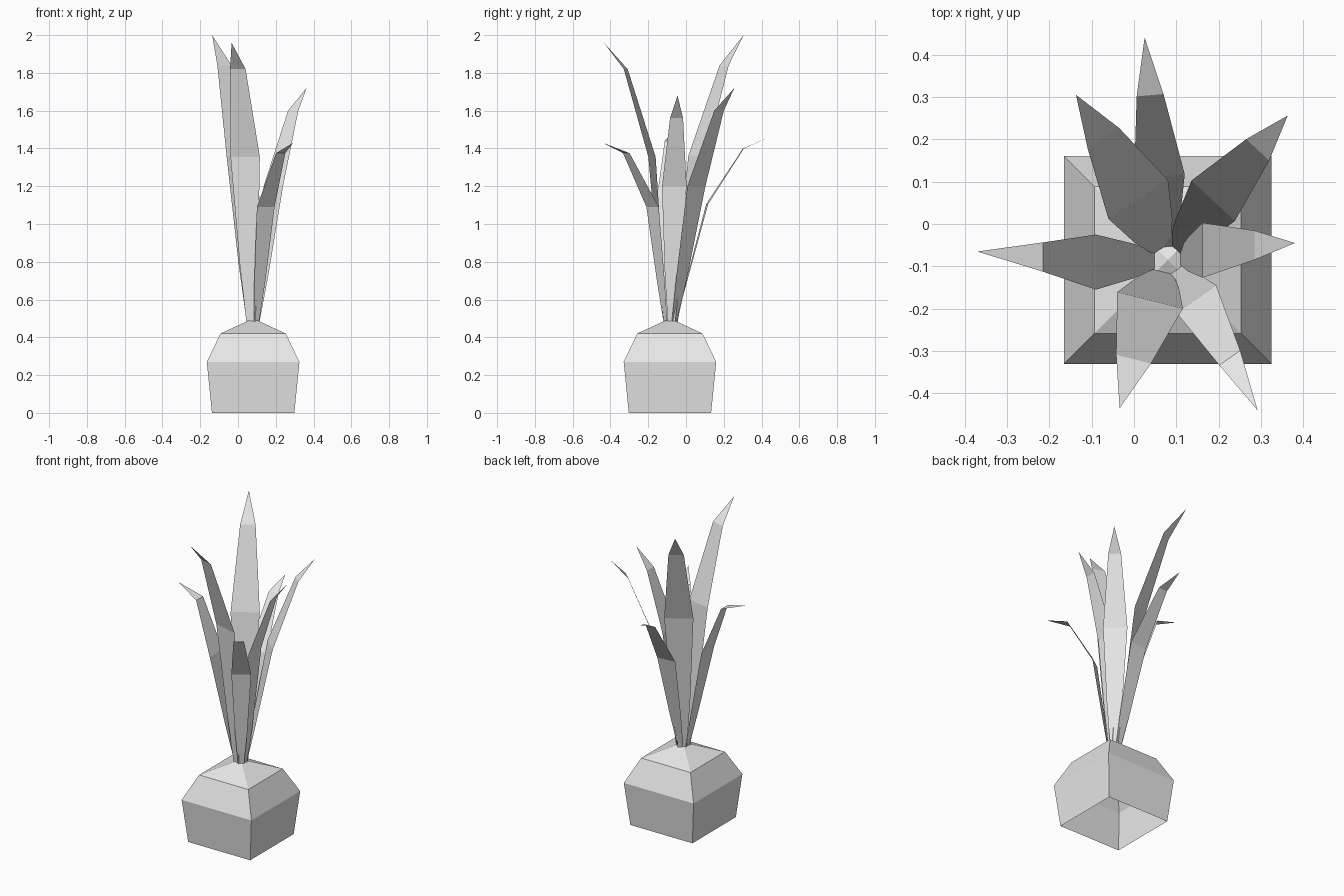
import bpy
import math
from mathutils import Vector

default_cube = bpy.data.objects.get("Cube")
if default_cube:
    bpy.data.objects.remove(default_cube, do_unlink=True)

# One plain material
grey = bpy.data.materials.new("pale grey")
grey.use_nodes = True
colour = (0.8, 0.8, 0.8, 1)
grey.diffuse_color = colour
grey.node_tree.nodes["Principled BSDF"].inputs["Base Color"].default_value = colour

CENTRE = Vector((0.08, -0.085, 0))
ROOT_Z = 0.48


def add_mesh(name, verts, faces):
    mesh = bpy.data.meshes.new(name)
    mesh.from_pydata(verts, [], faces)
    mesh.materials.append(grey)
    mesh.update()
    obj = bpy.data.objects.new(name, mesh)
    bpy.context.collection.objects.link(obj)
    return obj


# Square bulb, open underneath, closed by a shallow pyramid
def make_bulb(rings, apex_z):
    verts, faces = [], []
    for half, z in rings:
        for sx, sy in ((-1, -1), (1, -1), (1, 1), (-1, 1)):
            verts.append(CENTRE + Vector((sx * half, sy * half, z)))
    apex = len(verts)
    verts.append(CENTRE + Vector((0, 0, apex_z)))
    for row in range(len(rings)):
        for i in range(4):
            a, b = row * 4 + i, row * 4 + (i + 1) % 4
            if row < len(rings) - 1:
                faces.append((a, b, b + 4, a + 4))
            else:
                faces.append((a, b, apex))
    return add_mesh("bulb", verts, faces)


make_bulb([(0.218, 0), (0.245, 0.27), (0.173, 0.42)], 0.5)


# Flat folded leaf: root, lower, middle and bend rows, then a pointed tip
def make_leaf(name, tip, bend, middle, half_width, angle):
    tip, bend, middle = Vector(tip), Vector(bend), Vector(middle)
    outward = Vector((middle.x, middle.y, 0)) - CENTRE
    root = CENTRE + outward.normalized() * 0.03
    root.z = ROOT_Z
    lower = root.lerp(middle, 0.35)
    turn = math.radians(angle)
    across = Vector((math.cos(turn), math.sin(turn), 0)) * half_width
    verts = []
    for point, scale in ((root, 0.3), (lower, 0.62), (middle, 1), (bend, 0.53)):
        verts += [point - across * scale, point + across * scale]
    verts.append(tip)
    faces = [(i, i + 1, i + 3, i + 2) for i in (0, 2, 4)] + [(6, 7, 8)]
    return add_mesh(name, verts, faces)


# name, tip, bend, middle, half width, direction of the width
leaves = [
    ("right_leaf", (-0.37, -0.065, 1.495), (-0.215, -0.078, 1.44),
     (-0.09, -0.09, 1.13), 0.065, 90),
    ("back_right_leaf", (-0.137, 0.305, 2), (-0.072, 0.202, 1.84),
     (0.01, 0.058, 1.36), 0.084, 33),
    ("back_leaf", (0.025, 0.44, 1.46), (0.038, 0.304, 1.4),
     (0.06, 0.112, 1.105), 0.06, 5),
    ("front_right_leaf", (-0.034, -0.435, 1.96), (-0.001, -0.319, 1.82),
     (0.038, -0.18, 1.355), 0.08, -14),
    ("back_left_leaf", (0.363, 0.256, 1.72), (0.292, 0.175, 1.6),
     (0.187, 0.055, 1.2), 0.07, -43),
    ("front_left_leaf", (0.292, -0.44, 1.43), (0.226, -0.316, 1.375),
     (0.147, -0.177, 1.09), 0.057, 35),
    ("left_leaf", (0.38, -0.045, 1.68), (0.285, -0.05, 1.56),
     (0.162, -0.062, 1.2), 0.065, 90),
]
for leaf in leaves:
    make_leaf(*leaf)
